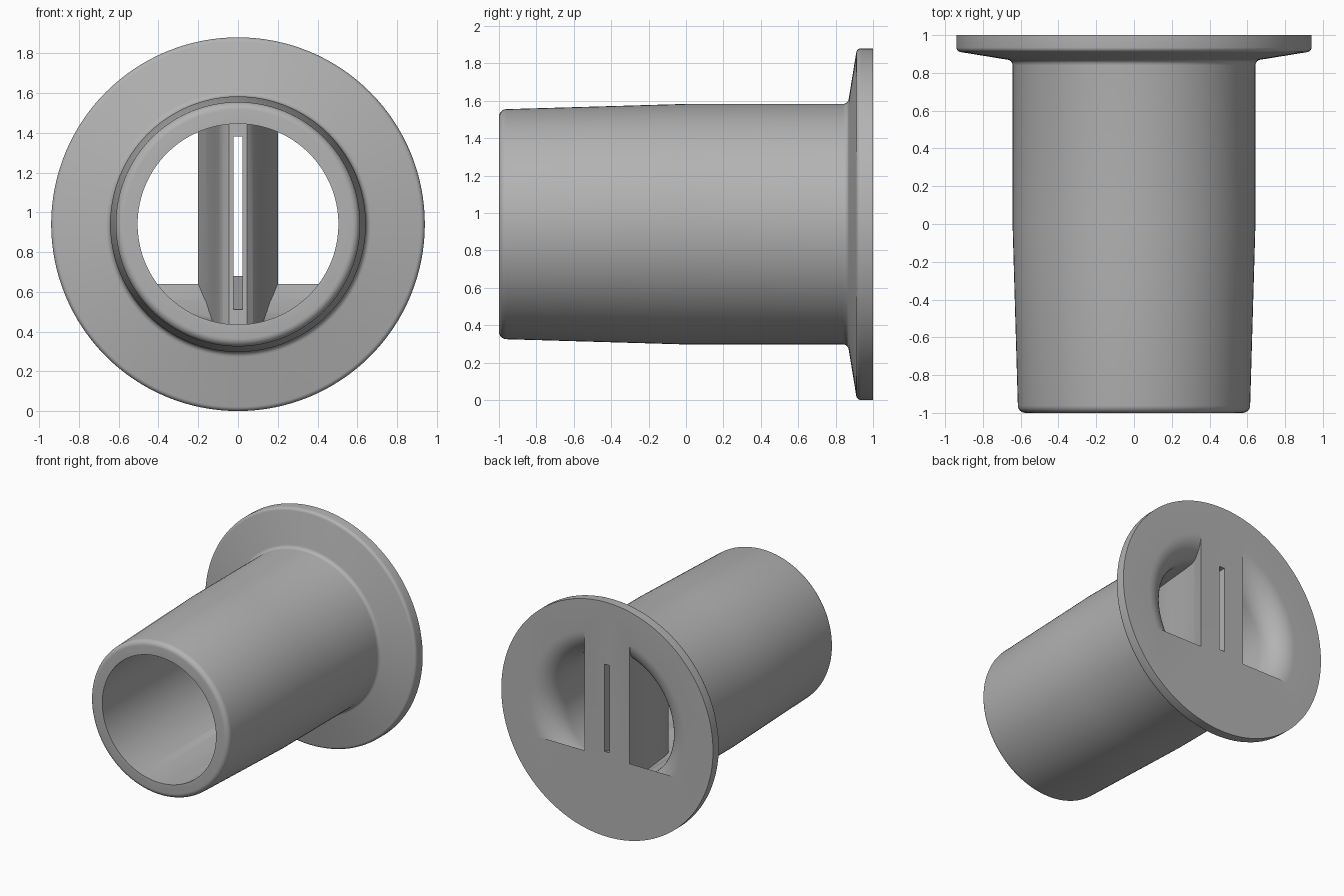
import bpy, bmesh, math
from mathutils import Matrix, Vector

old = bpy.data.objects.get("Cube")
if old:
    bpy.data.objects.remove(old, do_unlink=True)

R = 0.94          # flange radius, also the height of the axis
BORE = 0.505
FLARE = 0.185

mat = bpy.data.materials.new("plain grey")
mat.use_nodes = True
mat.diffuse_color = (0.45, 0.45, 0.45, 1)
mat.node_tree.nodes["Principled BSDF"].inputs["Base Color"].default_value = (0.45, 0.45, 0.45, 1)


def finish(bm, name):
    bmesh.ops.recalc_face_normals(bm, faces=bm.faces)
    mesh = bpy.data.meshes.new(name)
    bm.to_mesh(mesh)
    bm.free()
    ob = bpy.data.objects.new(name, mesh)
    bpy.context.collection.objects.link(ob)
    mesh.materials.append(mat)
    return ob


def revolve(name, profile, steps=128):
    """Turn (radius, y) points around the y axis at height R."""
    bm = bmesh.new()
    rings = []
    for r, y in profile:
        rings.append([bm.verts.new((r * math.cos(a), y, R + r * math.sin(a)))
                      for a in (2 * math.pi * i / steps for i in range(steps))])
    for a, b in zip(rings, rings[1:]):
        for i in range(steps):
            j = (i + 1) % steps
            bm.faces.new((a[i], a[j], b[j], b[i]))
    bm.faces.new(rings[0])
    bm.faces.new(rings[-1])
    return finish(bm, name)


def prism(name, points, offset):
    """Extrude a flat outline along the offset vector."""
    bm = bmesh.new()
    face = bm.faces.new([bm.verts.new(p) for p in points])
    out = bmesh.ops.extrude_face_region(bm, geom=[face])
    moved = [v for v in out["geom"] if isinstance(v, bmesh.types.BMVert)]
    bmesh.ops.translate(bm, verts=moved, vec=Vector(offset))
    return finish(bm, name)


def subtract(target, cutter):
    mod = target.modifiers.new("cut", "BOOLEAN")
    mod.operation = "DIFFERENCE"
    mod.solver = "EXACT"
    mod.object = cutter
    bpy.context.view_layer.objects.active = target
    bpy.ops.object.modifier_apply(modifier=mod.name)
    bpy.data.objects.remove(cutter, do_unlink=True)


def arc(cr, cy, rad, a0, a1, n=6):
    angles = [math.radians(a0 + (a1 - a0) * i / n) for i in range(n + 1)]
    return [(cr + rad * math.cos(a), cy + rad * math.sin(a)) for a in angles]


# Solid outer body: rounded nose, tapered sleeve, filleted flange
body = revolve("flanged_sleeve",
               arc(0.575, -0.96, 0.04, -90, -2)
               + [(0.643, 0.0), (0.643, 0.84)]
               + arc(0.673, 0.84, 0.03, 180, 98, 5)
               + arc(0.915, 0.935, 0.025, -82, 0, 5)
               + [(R, 1.0)])

# Passage: straight bore opening into a rounded mouth at the back
passage = revolve("passage",
                  [(BORE, -1.1)]
                  + arc(BORE + FLARE, 1 - FLARE, FLARE, 180, 90, 12)
                  + [(BORE + FLARE, 1.1)])

# Central divider: streamlined section narrowing toward the front
half = [(0.2, 1.2), (0.2, 1.0), (0.16, 0.87), (0.135, 0.72), (0.115, 0.55),
        (0.095, 0.4), (0.075, 0.33), (0.045, 0.3)]
outline = [(x, y, -0.1) for x, y in half] + [(-x, y, -0.1) for x, y in reversed(half)]
subtract(passage, prism("divider", outline, (0, 0, 2.2)))

# Sloping sill across the bottom of the mouth
sill = [(1.2, 0.64), (1.0, 0.64), (0.9, 0.565), (0.78, 0.5), (0.6, 0.42), (0.6, -0.1), (1.2, -0.1)]
subtract(passage, prism("sill", [(-1.1, y, z) for y, z in sill], (2.2, 0, 0)))
subtract(body, passage)

# Narrow slot through the divider with a sloping floor
slot = [(1.1, 0.70), (1.0, 0.68), (0.3, 0.51), (0.2, 0.51), (0.2, 1.38), (1.1, 1.38)]
subtract(body, prism("slot", [(-0.023, y, z) for y, z in slot], (0.046, 0, 0)))

# Smooth round surfaces, crisp edges
bpy.ops.object.select_all(action="DESELECT")
body.select_set(True)
bpy.context.view_layer.objects.active = body
bpy.ops.object.shade_smooth_by_angle(angle=math.radians(30))
